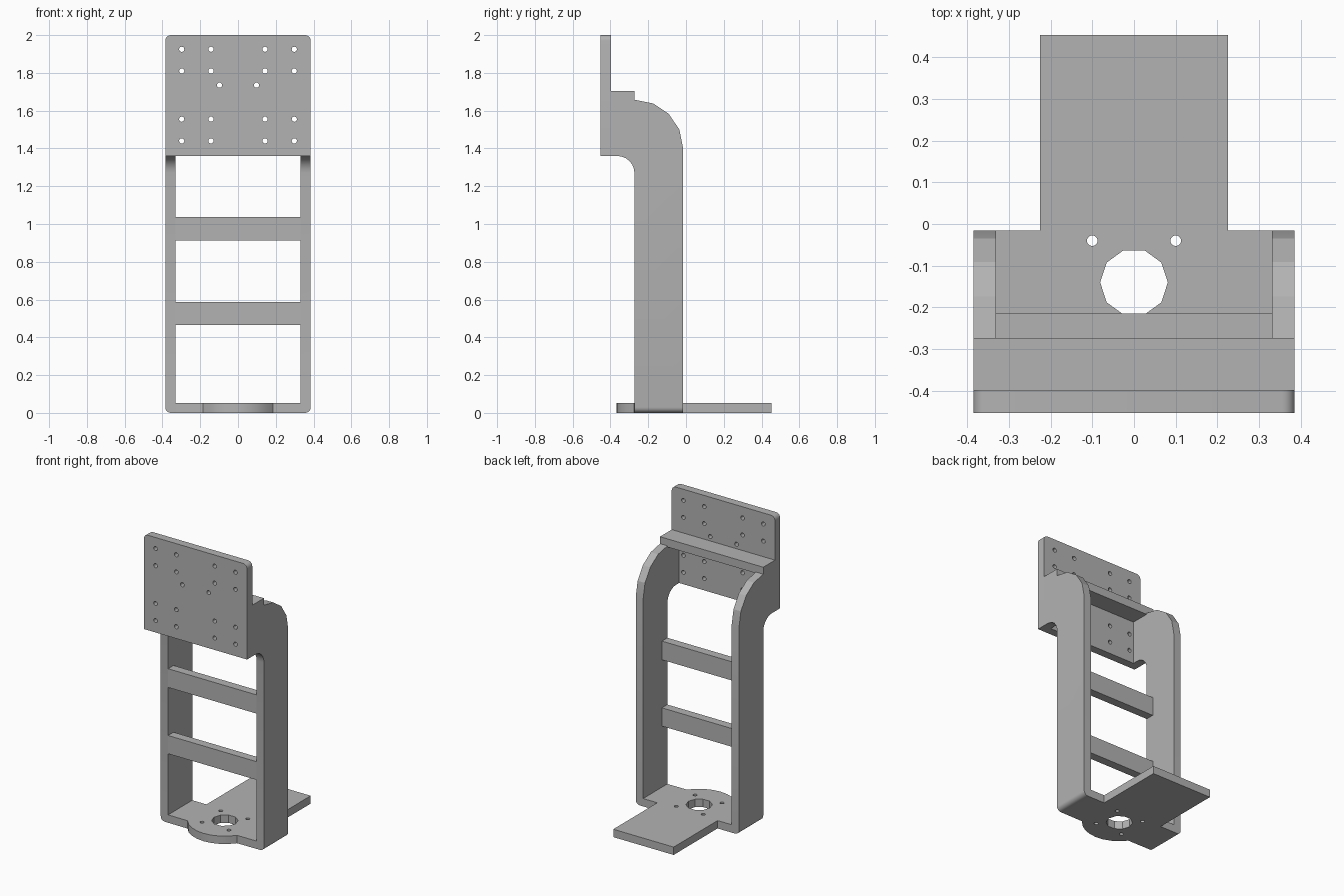
import bpy, bmesh
from math import sin, cos, radians

cube = bpy.data.objects.get("Cube")
if cube:
    bpy.data.objects.remove(cube)

# One plain grey for the whole bracket
grey = bpy.data.materials.new("plain_grey")
grey.use_nodes = True
colour = (0.45, 0.45, 0.45, 1)
grey.diffuse_color = colour
grey.node_tree.nodes["Principled BSDF"].inputs["Base Color"].default_value = colour

# Shared dimensions
W, T = 0.385, 0.055          # half width, wall thickness
INNER = W - T
FRONT, BACK = -0.273, -0.015  # depth of the upright frame
PLATE_Y = -0.453
HOLE_Y = -0.14               # centre of the base opening

AXES = {
    "XY": lambda u, v, w: (u, v, w),
    "XZ": lambda u, v, w: (u, w, v),
    "YZ": lambda u, v, w: (w, u, v),
}


def arc(cu, cv, r, start, end, steps):
    angles = [radians(start + (end - start) * i / steps) for i in range(steps + 1)]
    return [(cu + r * cos(a), cv + r * sin(a)) for a in angles]


def circle(cu, cv, r, sides):
    return arc(cu, cv, r, 0, 360, sides)[:-1]


def rect(u0, v0, u1, v1):
    return [(u0, v0), (u1, v0), (u1, v1), (u0, v1)]


def slab(name, plane, w0, w1, outline, holes=(), round_edge=None):
    """Extrude an outline, with holes, from w0 to w1."""
    bm = bmesh.new()
    place = AXES[plane]
    for loop in [outline, *holes]:
        verts = [bm.verts.new(place(u, v, w0)) for u, v in loop]
        for i, v in enumerate(verts):
            bm.edges.new((v, verts[(i + 1) % len(verts)]))
        if not holes:
            bm.faces.new(verts)
    if holes:
        bmesh.ops.triangle_fill(bm, edges=bm.edges[:], use_beauty=True)
    ext = bmesh.ops.extrude_face_region(bm, geom=bm.faces[:], use_keep_orig=True)
    moved = [g for g in ext["geom"] if isinstance(g, bmesh.types.BMVert)]
    bmesh.ops.translate(bm, verts=moved, vec=place(0, 0, w1 - w0))
    bmesh.ops.recalc_face_normals(bm, faces=bm.faces[:])
    if round_edge:
        edges = [e for e in bm.edges if all(round_edge(v.co) for v in e.verts)]
        bmesh.ops.bevel(bm, geom=edges, offset=0.03, segments=5,
                        profile=0.5, affect="EDGES")
    mesh = bpy.data.meshes.new(name)
    bm.to_mesh(mesh)
    bm.free()
    mesh.materials.append(grey)
    obj = bpy.data.objects.new(name, mesh)
    bpy.context.collection.objects.link(obj)
    bpy.ops.object.select_all(action="DESELECT")
    obj.select_set(True)
    bpy.context.view_layer.objects.active = obj
    bpy.ops.object.shade_smooth_by_angle(angle=radians(20))
    return obj


# Mounting plate with rounded top corners and screw holes
screws = [(x, z) for x in (-0.298, -0.143, 0.143, 0.298)
          for z in (1.925, 1.81, 1.555, 1.44)]
screws += [(-0.098, 1.735), (0.098, 1.735)]
slab("mounting_plate", "XZ", PLATE_Y, PLATE_Y + T,
     [(-W, 1.36), (W, 1.36)]
     + arc(W - 0.03, 1.97, 0.03, 0, 90, 5)
     + arc(0.03 - W, 1.97, 0.03, 90, 180, 5),
     [circle(x, z, 0.014, 12) for x, z in screws])

# Curved side walls, with the lower outer edge rounded
side = ([(FRONT, 0), (BACK, 0)]
        + arc(FRONT, 1.4, BACK - FRONT, 0, 90, 4)
        + [(FRONT, 1.705), (PLATE_Y + T, 1.705), (PLATE_Y + T, 1.36)]
        + arc(FRONT - 0.09, 1.27, 0.09, 90, 0, 6))
for name, s in (("left", 1), ("right", -1)):
    slab(name + "_side_wall", "YZ", s * INNER, s * W, side,
         round_edge=lambda co: abs(co.x) > W - 0.001 and co.z < 0.001)

# Shelf behind the mounting plate
slab("shelf", "XY", 1.65, 1.705, rect(-INNER, PLATE_Y + T, INNER, FRONT))

# Cross bars
for name, z0, z1 in (("lower", 0.465, 0.588), ("upper", 0.912, 1.038)):
    slab(name + "_cross_bar", "XZ", FRONT, FRONT + 0.058,
         rect(-INNER, z0, INNER, z1))

# Base with round front lip, rear tongue, centre opening and screw holes
half = [(INNER, FRONT), (INNER, BACK), (0.225, BACK), (0.225, -PLATE_Y)]
base_holes = [circle(0, HOLE_Y, 0.081, 10)]
base_holes += [circle(x, HOLE_Y + y, 0.013, 12)
               for x in (-0.1, 0.1) for y in (-0.1, 0.1)]
slab("base_plate", "XY", 0, 0.053,
     arc(0, HOLE_Y, 0.228, 216, 324, 8) + half
     + [(-x, y) for x, y in reversed(half)],
     base_holes)
